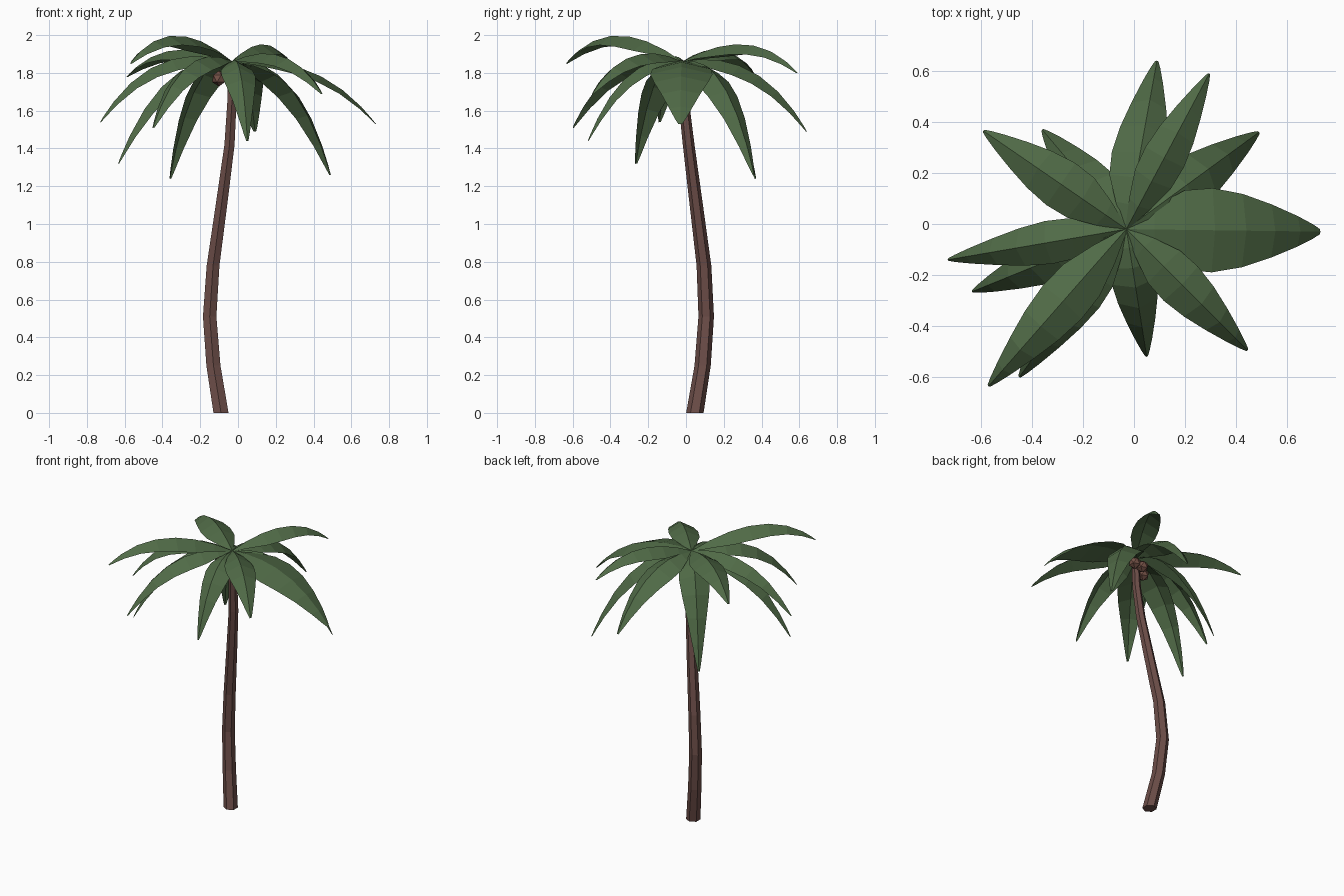
import bpy, bmesh, math
from mathutils import Vector

if "Cube" in bpy.data.objects:
    bpy.data.objects.remove(bpy.data.objects["Cube"])


def material(name, color):
    m = bpy.data.materials.new(name)
    m.diffuse_color = (*color, 1)
    m.use_nodes = True
    m.node_tree.nodes["Principled BSDF"].inputs["Base Color"].default_value = m.diffuse_color
    return m


def finish(bm, name, mat):
    bmesh.ops.recalc_face_normals(bm, faces=bm.faces[:])
    me = bpy.data.meshes.new(name)
    bm.to_mesh(me)
    bm.free()
    me.materials.append(mat)
    ob = bpy.data.objects.new(name, me)
    bpy.context.collection.objects.link(ob)
    return ob


BARK = material("bark", (0.15, 0.075, 0.065))
LEAF = material("leaf", (0.08, 0.145, 0.062))
NUT = material("nut", (0.17, 0.08, 0.06))
CROWN = Vector((-0.03, -0.02, 1.86))

# Trunk: bent hexagonal column, (x, y, z, radius) per ring
path = [(-0.09, 0.047, 0, 0.046), (-0.13, 0.088, 0.25, 0.043),
        (-0.15, 0.107, 0.51, 0.041), (-0.132, 0.095, 0.78, 0.039),
        (-0.085, 0.052, 1.12, 0.035), (-0.045, 0.014, 1.42, 0.031),
        (-0.032, -0.012, 1.65, 0.028), (-0.03, -0.02, 1.85, 0.024)]
SIDES = 6
bm = bmesh.new()
rings = []
for x, y, z, r in path:
    rings.append([bm.verts.new((x + r * math.cos(math.tau * (i + 0.5) / SIDES),
                                y + r * math.sin(math.tau * (i + 0.5) / SIDES), z))
                  for i in range(SIDES)])
for a, b in zip(rings, rings[1:]):
    for i in range(SIDES):
        j = (i + 1) % SIDES
        bm.faces.new((a[i], a[j], b[j], b[i]))
bm.faces.new(rings[0][::-1])
bm.faces.new(rings[-1])
finish(bm, "trunk", BARK)

# Fronds: folded strips arching from the crown to the given tip
OUTLINE = [(0, 0.06), (0.12, 0.55), (0.26, 0.94), (0.4, 1.0),
           (0.56, 0.87), (0.72, 0.63), (0.87, 0.36), (0.96, 0.17), (1, 0.06)]


def frond(name, tip, lift, half, drop):
    tip = Vector(tip)
    flat = Vector((tip.x - CROWN.x, tip.y - CROWN.y, 0))
    mid = CROWN + flat * 0.62 + Vector((0, 0, lift))
    side = Vector((-flat.y, flat.x, 0)).normalized()
    bm = bmesh.new()
    rows = []
    for t, w in OUTLINE:
        p = CROWN * (1 - t) ** 2 + mid * (2 * t * (1 - t)) + tip * t * t
        tangent = ((mid - CROWN) * (1 - t) + (tip - mid) * t).normalized()
        down = side.cross(tangent).normalized()
        if down.z > 0:
            down.negate()
        rows.append([bm.verts.new(p + side * (s * half * w) + down * (abs(s) * drop * w))
                     for s in (-1, 0, 1)])
    for a, b in zip(rows, rows[1:]):
        for i in (0, 1):
            bm.faces.new((a[i], b[i], b[i + 1], a[i + 1]))
    finish(bm, name, LEAF)


# Tip position, arch height, half width, fold depth
fronds = [((0.73, -0.03, 1.53), 0.05, 0.165, 0.04),
          ((0.49, 0.36, 1.26), 0.06, 0.11, 0.05),
          ((0.295, 0.59, 1.80), 0.21, 0.085, 0.055),
          ((0.09, 0.64, 1.49), 0.08, 0.11, 0.055),
          ((-0.36, 0.37, 1.24), 0.06, 0.1, 0.05),
          ((-0.59, 0.365, 1.78), 0.16, 0.1, 0.055),
          ((-0.73, -0.14, 1.54), 0.13, 0.085, 0.06),
          ((-0.635, -0.265, 1.32), 0.07, 0.095, 0.055),
          ((-0.57, -0.635, 1.85), 0.28, 0.1, 0.055),
          ((-0.45, -0.6, 1.51), 0.13, 0.095, 0.055),
          ((0.05, -0.52, 1.44), 0.07, 0.09, 0.05),
          ((0.445, -0.495, 1.69), 0.14, 0.095, 0.05)]
for n, (tip, lift, half, drop) in enumerate(fronds):
    frond(f"frond_{n + 1}", tip, lift, half, drop)

# Coconuts clustered under the crown
for n, c in enumerate([(-0.1, -0.03, 1.77), (-0.045, 0.03, 1.785), (0.005, 0.015, 1.8)]):
    bm = bmesh.new()
    bmesh.ops.create_icosphere(bm, subdivisions=1, radius=0.042)
    bmesh.ops.translate(bm, verts=bm.verts[:], vec=c)
    finish(bm, f"coconut_{n + 1}", NUT)
